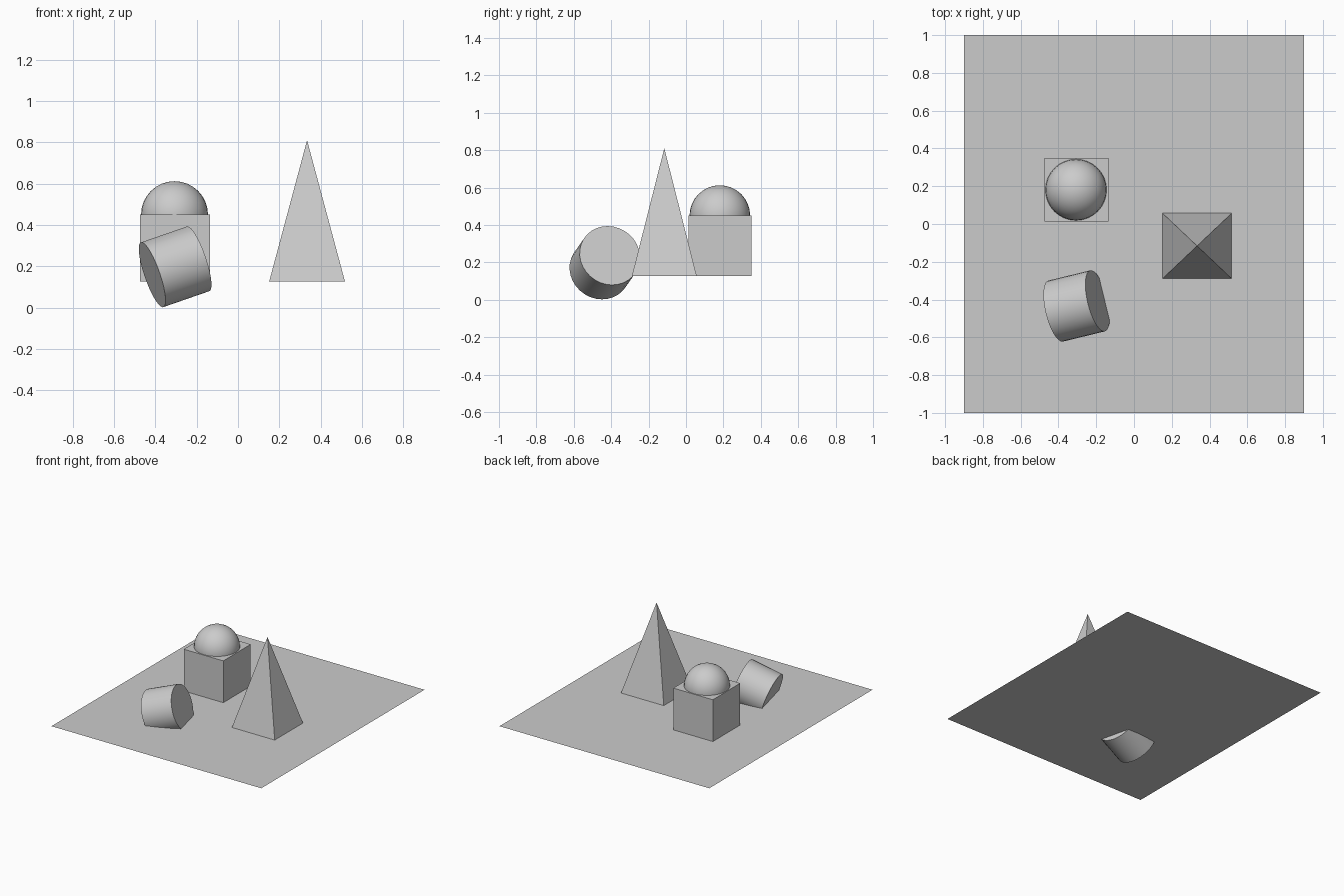
import bpy
import math
from mathutils import Vector

cube = bpy.data.objects.get("Cube")
if cube:
    bpy.data.objects.remove(cube, do_unlink=True)

FLOOR_Z = 0.126

grey = bpy.data.materials.new("plain grey")
grey.use_nodes = True
grey.diffuse_color = (0.6, 0.6, 0.6, 1)
grey.node_tree.nodes["Principled BSDF"].inputs["Base Color"].default_value = grey.diffuse_color


def finish(name, scale=(1, 1, 1), smooth=False):
    """Name, size and colour the primitive that was just added."""
    obj = bpy.context.object
    obj.name = name
    obj.scale = scale
    bpy.ops.object.transform_apply(location=False, rotation=True, scale=True)
    obj.data.materials.append(grey)
    if smooth:
        bpy.ops.object.shade_smooth_by_angle(angle=math.radians(30))
    return obj


# Thin floor sheet
bpy.ops.mesh.primitive_plane_add(size=2, location=(0, 0, FLOOR_Z))
finish("floor", (0.9, 1, 1))

# Block with a ball sunk halfway into its top
block_height = 0.324
block_top = FLOOR_Z + block_height
bpy.ops.mesh.primitive_cube_add(size=1, location=(-0.305, 0.181, FLOOR_Z + block_height / 2))
finish("block", (0.339, 0.336, block_height))

bpy.ops.mesh.primitive_uv_sphere_add(segments=32, ring_count=16, radius=0.162,
                                     location=(-0.307, 0.181, block_top))
finish("ball", smooth=True)

# Four-sided pyramid, turned so its base edges follow x and y
pyramid_height = 0.684
bpy.ops.mesh.primitive_cone_add(vertices=4, radius1=math.sqrt(0.5), radius2=0, depth=1,
                                location=(0.334, -0.116, FLOOR_Z + pyramid_height / 2))
pyramid = bpy.context.object
pyramid.rotation_euler.z = math.radians(45)
bpy.ops.object.transform_apply(location=False, rotation=True, scale=False)
finish("pyramid", (0.367, 0.347, pyramid_height))

# Tilted drum, partly sunk through the floor
axis = Vector((0.222, 0.054, 0.077))
bpy.ops.mesh.primitive_cylinder_add(vertices=32, radius=0.166, depth=axis.length,
                                    location=(-0.304, -0.434, 0.198),
                                    rotation=axis.to_track_quat("Z", "Y").to_euler())
finish("drum", smooth=True)
